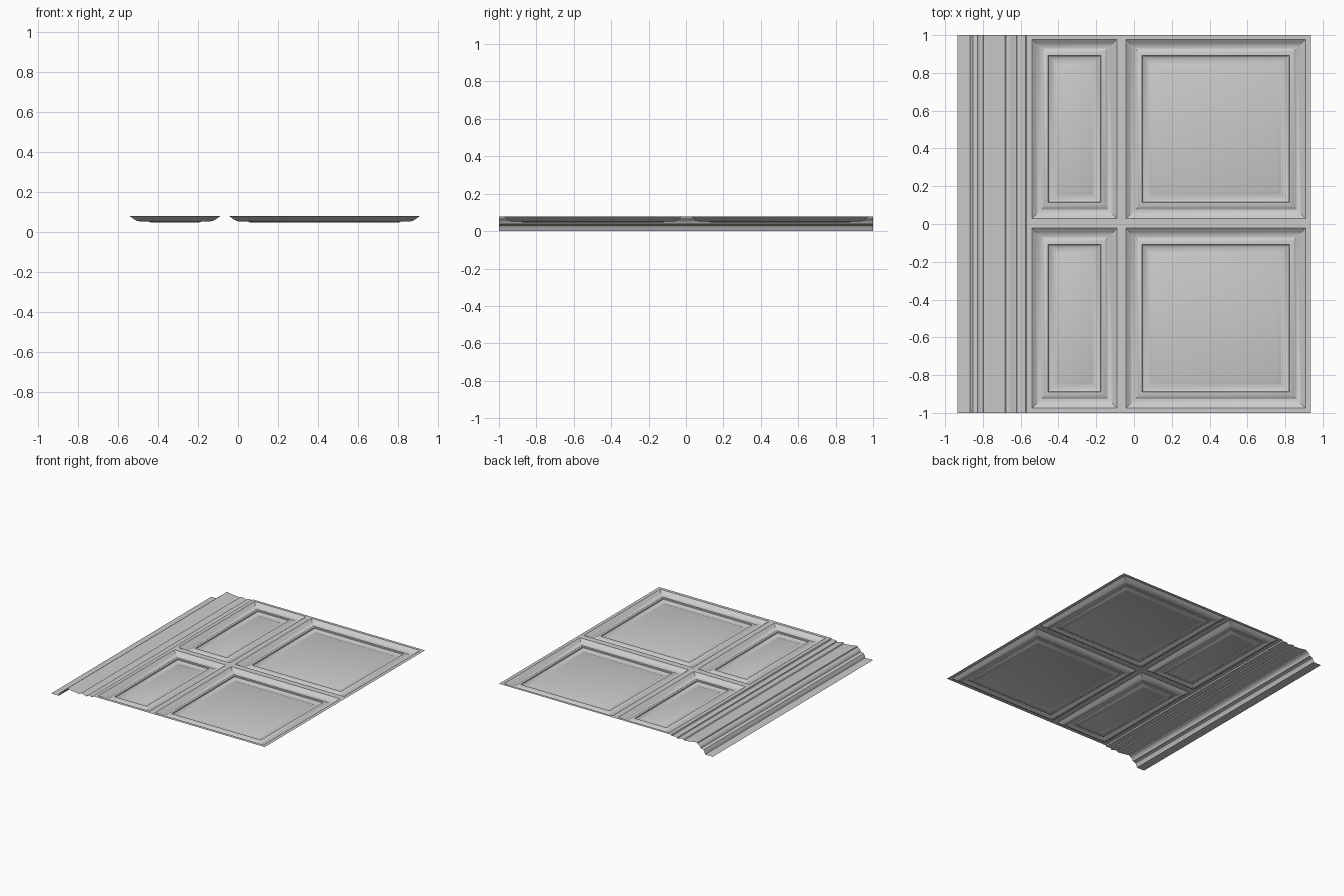
import bpy
import bmesh
import math

if "Cube" in bpy.data.objects:
    bpy.data.objects.remove(bpy.data.objects["Cube"], do_unlink=True)

TOP = 0.077

# One plain grey for the whole sheet
grey = bpy.data.materials.new("light grey")
grey.use_nodes = True
colour = (0.6, 0.6, 0.6, 1)
grey.diffuse_color = colour
grey.node_tree.nodes["Principled BSDF"].inputs["Base Color"].default_value = colour


def finish(name, bm):
    mesh = bpy.data.meshes.new(name)
    bm.to_mesh(mesh)
    bm.free()
    mesh.materials.append(grey)
    mesh.shade_smooth()
    mesh.set_sharp_from_angle(angle=math.radians(30))
    obj = bpy.data.objects.new(name, mesh)
    bpy.context.collection.objects.link(obj)
    return obj


# Moulded side trim: an x-z profile swept along y
profile = [(-0.935, 0), (-0.867, 0), (-0.862, 0.018), (-0.853, 0.031), (-0.838, 0.037),
           (-0.828, 0.037), (-0.824, 0.049), (-0.814, 0.061), (-0.8, 0.067),
           (-0.797, 0.075), (-0.787, 0.075), (-0.75, 0.069), (-0.71, 0.064),
           (-0.682, 0.062), (-0.677, 0.069), (-0.668, 0.071), (-0.65, 0.068),
           (-0.634, 0.062), (-0.622, 0.06), (-0.619, 0.067), (-0.605, 0.071),
           (-0.59, 0.07), (-0.574, 0.067), (-0.57, TOP)]
bm = bmesh.new()
front = [bm.verts.new((x, -1, z)) for x, z in profile]
back = [bm.verts.new((x, 1, z)) for x, z in profile]
for i in range(len(profile) - 1):
    bm.faces.new((front[i], front[i + 1], back[i + 1], back[i]))
finish("side_moulding", bm)

# Flat frame laid out as a grid; odd cells in both directions are panels
xs = [-0.57, -0.54, -0.09, -0.043, 0.908, 0.935]
ys = [-1, -0.975, -0.022, 0.028, 0.978, 1]
bm = bmesh.new()
grid = [[bm.verts.new((x, y, TOP)) for x in xs] for y in ys]
panels = []
for j in range(len(ys) - 1):
    for i in range(len(xs) - 1):
        face = bm.faces.new((grid[j][i], grid[j][i + 1], grid[j + 1][i + 1], grid[j + 1][i]))
        if i % 2 and j % 2:
            panels.append(face)
bm.normal_update()

# Recessed panels: (distance inward, height) of each moulding ring
rings = [(0.02, 0.062), (0.036, 0.053), (0.049, 0.051), (0.058, 0.055), (0.066, 0.06),
         (0.086, 0.061), (0.088, 0.054), (0.1, 0.047), (0.113, 0.045),
         (0.127, 0.046), (0.137, 0.05), (0.146, 0.053)]
inward, height = 0, TOP
for d, z in rings:
    bmesh.ops.inset_individual(bm, faces=panels, thickness=d - inward,
                               depth=z - height, use_even_offset=True)
    bm.normal_update()
    inward, height = d, z
finish("panelled_sheet", bm)
